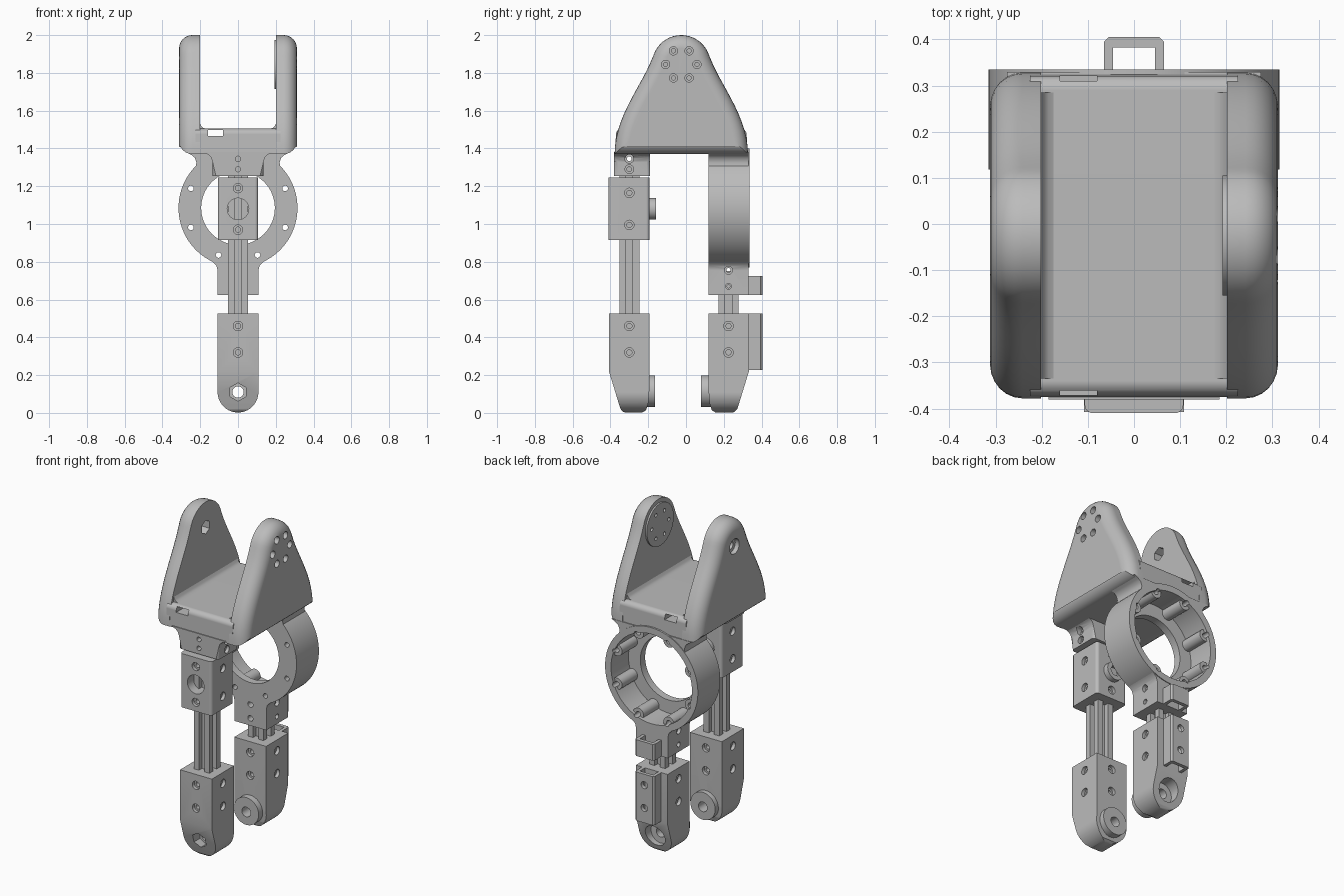
import bpy, bmesh, math
from mathutils import Vector
from mathutils.geometry import interpolate_bezier

cube = bpy.data.objects.get("Cube")
if cube:
    bpy.data.objects.remove(cube, do_unlink=True)

GREY = (0.5, 0.5, 0.5, 1)
mat = bpy.data.materials.new("plain grey")
mat.use_nodes = True
mat.diffuse_color = GREY
mat.node_tree.nodes["Principled BSDF"].inputs["Base Color"].default_value = GREY


def place(axis, u, v, w):
    return {"x": (w, u, v), "y": (u, w, v), "z": (u, v, w)}[axis]


def circle(u, v, r, n=32, turn=0.0):
    return [(u + r * math.cos(turn + math.tau * i / n),
             v + r * math.sin(turn + math.tau * i / n)) for i in range(n)]


def prism(name, pts, axis, a, b, bevel=0, which=None):
    """Extrude a 2D outline along an axis; round the edges chosen by which."""
    bm = bmesh.new()
    ends = [[bm.verts.new(place(axis, u, v, w)) for u, v in pts] for w in (a, b)]
    bm.faces.new(ends[0])
    bm.faces.new(ends[1])
    n = len(pts)
    for i in range(n):
        j = (i + 1) % n
        bm.faces.new((ends[0][i], ends[0][j], ends[1][j], ends[1][i]))
    bmesh.ops.recalc_face_normals(bm, faces=bm.faces)
    if bevel:
        edges = [e for e in bm.edges if which(e.verts[0].co, e.verts[1].co)]
        bmesh.ops.bevel(bm, geom=edges, offset=bevel, segments=6, profile=0.5,
                        affect='EDGES', clamp_overlap=False)
    me = bpy.data.meshes.new(name)
    bm.to_mesh(me)
    bm.free()
    me.materials.append(mat)
    ob = bpy.data.objects.new(name, me)
    bpy.context.scene.collection.objects.link(ob)
    return ob


def rod(name, axis, u, v, r, a, b, n=32):
    return prism(name, circle(u, v, r, n), axis, a, b)


def upright(p, q):
    return abs(p.z - q.z) > 0.05


def block(name, x, y0, y1, z0, z1, bevel=0.018):
    return prism(name, [(-x, y0), (x, y0), (x, y1), (-x, y1)], "z", z0, z1, bevel, upright)


def carve(ob, cutters, operation='DIFFERENCE'):
    for c in cutters:
        m = ob.modifiers.new("cut", 'BOOLEAN')
        m.operation, m.solver, m.object = operation, 'EXACT', c
    dg = bpy.context.evaluated_depsgraph_get()
    me = bpy.data.meshes.new_from_object(ob.evaluated_get(dg))
    ob.modifiers.clear()
    ob.data = me
    for c in cutters:
        bpy.data.objects.remove(c, do_unlink=True)
    return ob


def screw(axis, u, v, a, b, r=0.025, depth=0.02):
    """Through hole with a wider seat at both ends."""
    return [rod("cutter", axis, u, v, r * 0.55, a - 0.03, b + 0.03, 16),
            rod("cutter", axis, u, v, r, a - 0.03, a + depth, 20),
            rod("cutter", axis, u, v, r, b - depth, b + 0.03, 20)]


# Fork: two domed arms, a floor and a hub disc
MID, HUB = -0.025, 1.845
side = interpolate_bezier(Vector((0.353, 1.37)), Vector((0.353, 1.57)),
                          Vector((0.21, 1.73)), Vector((0.153, 1.88)), 14)
dome = [Vector((0.155 * math.sin(t), HUB + 0.155 * math.cos(t)))
        for t in [math.radians(72 * (1 - i / 9)) for i in range(10)]]
half = list(side) + dome
outline = [(MID + p.x, p.y) for p in half] + [(MID - p.x, p.y) for p in half[-2::-1]]

bolts = circle(MID, HUB, 0.083, 6)
for s, name in ((-1, "right_arm"), (1, "left_arm")):
    arm = prism(name, outline, "x", s * 0.202, s * 0.312, 0.07,
                lambda p, q: min(abs(p.x), abs(q.x)) > 0.3)
    if s > 0:
        cuts = [rod("cutter", "x", u, v, 0.022, 0.275, 0.4, 20) for u, v in bolts]
        carve(arm, cuts + [rod("cutter", "x", u, v, 0.011, 0.1, 0.4, 16) for u, v in bolts])
    else:
        carve(arm, [prism("cutter", circle(MID, HUB, 0.042, 6, math.pi / 6), "x", -0.26, -0.1),
                    rod("cutter", "x", MID, HUB, 0.024, -0.4, -0.1),
                    rod("cutter", "x", MID, HUB, 0.046, -0.4, -0.285)])
disc = rod("hub_disc", "x", MID, HUB, 0.13, 0.192, 0.21, 64)
carve(disc, [rod("cutter", "x", u, v, 0.011, 0.1, 0.4, 16) for u, v in bolts])

floor = prism("fork_floor", [(-0.375, 1.37), (0.325, 1.37), (0.32, 1.505), (-0.37, 1.505)],
              "x", -0.225, 0.225, 0.03,
              lambda p, q: abs(p.x - q.x) > 0.1 and p.z > 1.45)
carve(floor, [prism("cutter", [(-0.16, 1.465), (-0.08, 1.465), (-0.08, 1.497), (-0.16, 1.497)],
                    "y", -0.5, 0.5)])
for s in (-1, 1):
    prism("floor_fillet", [(s * 0.205, 1.49), (s * 0.205, 1.54), (s * 0.195, 1.52),
                           (s * 0.185, 1.51), (s * 0.17, 1.503)], "y", -0.335, 0.285)


def mirrored(right):
    return right + [(-x, z) for x, z in reversed(right)]


# Motor ring with open back, inner lugs and flared necks
RZ = 1.085
ring = rod("motor_ring", "y", 0, RZ, 0.315, 0.118, 0.335, 96)
carve(ring, [rod("cutter", "y", 0, RZ, 0.195, 0, 0.5, 64),
             rod("cutter", "y", 0, RZ, 0.275, 0.165, 0.5, 64)])
posts = circle(0, RZ, 0.27, 8, math.pi / 8)
carve(ring, [rod("lug", "y", u, v, 0.036, 0.15, 0.315, 24) for u, v in posts], 'UNION')
carve(ring, [rod("cutter", "y", u, v, 0.015, 0, 0.5, 16) for u, v in posts])
saddle = prism("ring_saddle", mirrored([(0.225, 1.30), (0.22, 1.325), (0.228, 1.35),
                                        (0.245, 1.365), (0.275, 1.38)]), "y", 0.118, 0.33)
carve(saddle, [rod("cutter", "y", 0, RZ, 0.29, 0, 0.5, 64)])
neck = prism("ring_neck", mirrored([(0.108, 0.625), (0.108, 0.755), (0.115, 0.78),
                                    (0.135, 0.80), (0.175, 0.825)]), "y", 0.12, 0.33)
carve(neck, [rod("cutter", "y", 0, RZ, 0.285, 0, 0.5, 64)]
      + screw("x", 0.225, 0.755, -0.108, 0.108, 0.021) + screw("x", 0.225, 0.67, -0.108, 0.108, 0.015)
      + [rod("cutter", "y", 0, z, 0.018, 0, 0.2, 16) for z in (0.755, 0.67)])

# Front neck with a flared top
front_neck = prism("front_neck", mirrored([(0.135, 1.255), (0.135, 1.33), (0.142, 1.352),
                                           (0.158, 1.367), (0.185, 1.38)]), "y", -0.38, -0.19,
                   0.018, lambda p, q: p.z < 1.34 and q.z < 1.34 and upright(p, q))
cuts = []
for z in (1.29, 1.345):
    cuts += screw("x", -0.3, z, -0.135, 0.135, 0.023)
    cuts += [rod("cutter", "y", 0, z, 0.014, -0.5, -0.33, 16)]
carve(front_neck, cuts)

# Slotted rods
arm_pts = [(0.053, -0.053), (0.053, -0.018), (0.025, -0.018), (0.025, 0.018), (0.053, 0.018)]
section = []
for k in range(4):
    for x, y in arm_pts:
        for _ in range(k):
            x, y = -y, x
        section.append((x, y))
for name, yc, top in (("front_rod", -0.3, 1.3), ("back_rod", 0.225, 0.75)):
    prism(name, [(x, yc + y) for x, y in section], "z", 0.26, top)

# Sliding clamp on the front rod
clamp = block("front_clamp", 0.107, -0.41, -0.193, 0.915, 1.245)
cuts = [rod("cutter", "y", 0, 1.08, 0.057, -0.5, -0.26)]
for z in (0.995, 1.165):
    cuts += screw("x", -0.3, z, -0.107, 0.107)
for z in (0.97, 1.19):
    cuts += screw("y", 0, z, -0.41, -0.193)
carve(clamp, cuts)
boss = rod("clamp_boss", "y", 0, 1.08, 0.057, -0.2, -0.16)
carve(boss, [prism("cutter", circle(0, 1.08, 0.034, 6), "y", -0.185, -0.1)])


# Feet: side outline crossed with a round-ended front outline
def foot(name, yc, s):
    def y(d):
        return yc + s * d
    prof = [(0.107, 0.527), (-0.108, 0.527), (-0.108, 0.22), (-0.056, 0.05), (-0.046, 0.02),
            (-0.033, 0.006), (-0.015, 0), (0.065, 0), (0.088, 0.014), (0.1, 0.05), (0.107, 0.13)]
    ob = prism(name, [(y(d), z) for d, z in prof], "x", -0.15, 0.15)
    arc = [(0.108 * math.cos(t), 0.11 - 0.108 * math.sin(t))
           for t in [math.pi * i / 32 for i in range(33)]]
    carve(ob, [prism("cutter", arc + [(-0.108, 0.6), (0.108, 0.6)], "y", yc - 0.3, yc + 0.3,
                     0.018, lambda p, q: False)], 'INTERSECT')
    lo, hi = sorted((y(-0.108), y(0.107)))
    cuts = [rod("cutter", "y", 0, 0.11, 0.03, yc - 0.3, yc + 0.3, 20)]
    if s > 0:
        cuts.append(prism("cutter", circle(0, 0.11, 0.048, 6, math.pi / 6), "y", yc - 0.2, yc - 0.01))
    else:
        cuts.append(rod("cutter", "y", 0, 0.11, 0.066, yc + 0.02, yc + 0.3))
    for z in (0.32, 0.46):
        cuts += screw("x", yc, z, -0.108, 0.108) + screw("y", 0, z, lo, hi)
    carve(ob, cuts)
    pad = rod(name + "_pad", "y", 0, 0.115, 0.084, *sorted((y(0.09), y(0.137 if s > 0 else 0.145))), 48)
    carve(pad, [rod("cutter", "y", 0, 0.11, 0.03, yc - 0.3, yc + 0.3, 20)])


foot("front_foot", -0.3, 1)
foot("back_foot", 0.225, -1)

# Cable loops on the back leg
loop = [(-0.065, 0.325), (-0.065, 0.395), (-0.055, 0.405), (0.055, 0.405), (0.065, 0.395),
        (0.065, 0.325), (0.045, 0.325), (0.045, 0.383), (-0.045, 0.383), (-0.045, 0.325)]
prism("upper_cable_loop", loop, "z", 0.625, 0.725)
lower = prism("lower_cable_loop", loop, "z", 0.228, 0.527)
carve(lower, [rod("cutter", "y", 0, z, 0.022, 0.35, 0.5, 20) for z in (0.32, 0.46)])

# Smooth round surfaces, keep hard edges
bpy.ops.object.select_all(action='DESELECT')
for ob in bpy.context.scene.objects:
    if ob.type == 'MESH':
        ob.select_set(True)
        bpy.context.view_layer.objects.active = ob
bpy.ops.object.shade_smooth_by_angle(angle=math.radians(32))
for ob in bpy.context.selected_objects:
    m = ob.modifiers.new("even shading", 'WEIGHTED_NORMAL')
    m.keep_sharp = True
